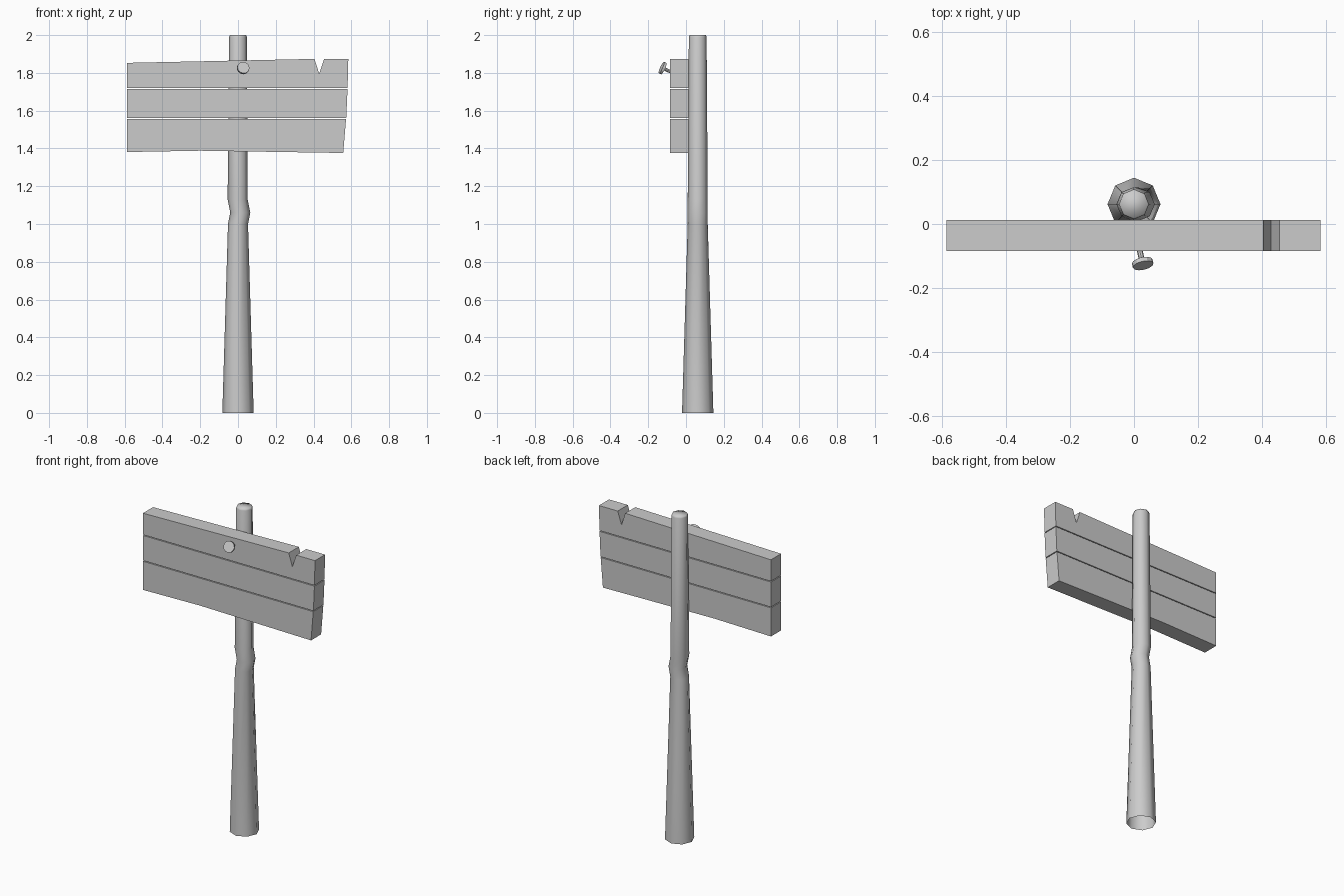
import bpy, bmesh
from mathutils import Vector, Matrix
from math import cos, sin, pi

cube = bpy.data.objects.get("Cube")
if cube:
    bpy.data.objects.remove(cube, do_unlink=True)

# One plain grey for everything
grey = bpy.data.materials.new("plain grey")
grey.use_nodes = True
color = (0.6, 0.6, 0.6, 1)
grey.diffuse_color = color
grey.node_tree.nodes["Principled BSDF"].inputs["Base Color"].default_value = color


def finish(name, bm, smooth=False):
    bmesh.ops.recalc_face_normals(bm, faces=bm.faces)
    for f in bm.faces:
        f.smooth = smooth
    mesh = bpy.data.meshes.new(name)
    bm.to_mesh(mesh)
    bm.free()
    mesh.materials.append(grey)
    obj = bpy.data.objects.new(name, mesh)
    bpy.context.collection.objects.link(obj)
    return obj


def plank(name, outline, front=-0.085, back=0.013):
    bm = bmesh.new()
    face = bm.faces.new([bm.verts.new((x, front, z)) for x, z in outline])
    ext = bmesh.ops.extrude_face_region(bm, geom=[face])["geom"]
    moved = [v for v in ext if isinstance(v, bmesh.types.BMVert)]
    bmesh.ops.translate(bm, verts=moved, vec=(0, back - front, 0))
    if len(bm.faces) < len(outline) + 2:
        bm.faces.new([v for v in bm.verts if v not in moved])
    return finish(name, bm)


# Post: eight-sided tapering tube with a sideways kink, open underneath
def post():
    bm = bmesh.new()
    rings = []
    sides = 8
    for z, radius, shift in [(0, 0.083, 0), (1.0, 0.053, 0), (1.06, 0.053, 0.012),
                             (1.13, 0.053, -0.002), (1.99, 0.047, 0), (2.0, 0.043, 0)]:
        rings.append([bm.verts.new((shift + radius * cos(2 * pi * i / sides),
                                    0.062 + radius * sin(2 * pi * i / sides), z))
                      for i in range(sides)])
    for low, high in zip(rings, rings[1:]):
        for i in range(sides):
            j = (i + 1) % sides
            bm.faces.new((low[i], low[j], high[j], high[i]))
    bm.faces.new(rings[-1])
    return finish("post", bm, smooth=True)


# Nail: bent shaft and round head share one tilted axis
def rod(name, start, end, radius, sides):
    start, end = Vector(start), Vector(end)
    axis = end - start
    turn = axis.to_track_quat('Z', 'Y').to_matrix().to_4x4()
    bm = bmesh.new()
    bmesh.ops.create_cone(bm, cap_ends=True, segments=sides, radius1=radius,
                          radius2=radius, depth=axis.length,
                          matrix=Matrix.Translation((start + end) / 2) @ turn)
    return finish(name, bm)


post()

# Sign planks, the top one with a split in its upper edge
plank("top_plank", [(-0.588, 1.721), (0.58, 1.721), (0.584, 1.874), (0.456, 1.874),
                    (0.43, 1.795), (0.405, 1.874), (-0.588, 1.853)])
plank("middle_plank", [(-0.588, 1.562), (0.573, 1.562), (0.58, 1.716), (-0.588, 1.716)])
plank("bottom_plank", [(-0.588, 1.381), (-0.2, 1.388), (0.557, 1.376),
                       (0.572, 1.557), (-0.588, 1.557)])

head = Vector((0.027, -0.123, 1.825))
axis = Vector((0.2, -0.88, 0.4)).normalized()
rod("nail_shaft", head - axis * 0.06, head, 0.009, 8)
rod("nail_head", head - axis * 0.006, head + axis * 0.008, 0.033, 12)
